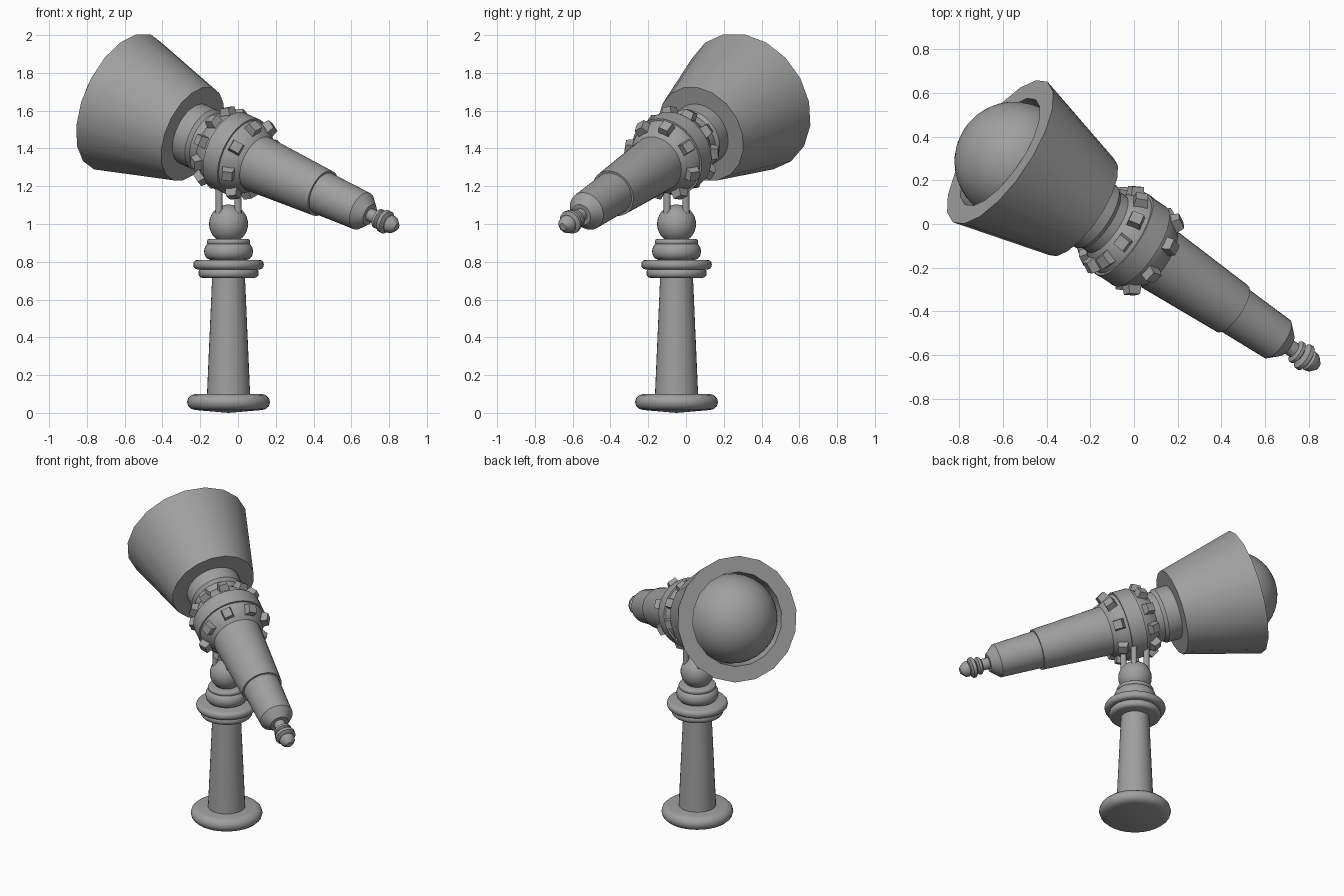
import bpy, bmesh, math
from mathutils import Vector, Matrix

if "Cube" in bpy.data.objects:
    bpy.data.objects.remove(bpy.data.objects["Cube"])

grey = bpy.data.materials.new("plain grey")
grey.use_nodes = True
grey.diffuse_color = (0.35, 0.35, 0.35, 1)
grey.node_tree.nodes["Principled BSDF"].inputs["Base Color"].default_value = (0.35, 0.35, 0.35, 1)

# Local z runs along the telescope toward the wide bell
azimuth, elevation = math.radians(34), math.radians(20.7)
axis = Vector((-math.cos(azimuth) * math.cos(elevation),
               math.sin(azimuth) * math.cos(elevation), math.sin(elevation)))
TUBE = Matrix.Translation((-0.05, -0.05, 1.39)) @ axis.to_track_quat('Z', 'Y').to_matrix().to_4x4()
STAND = Matrix.Translation((-0.05, -0.05, 0))


def finish(name, bm, matrix, angle=35):
    bmesh.ops.recalc_face_normals(bm, faces=bm.faces)
    mesh = bpy.data.meshes.new(name)
    bm.to_mesh(mesh)
    bm.free()
    mesh.materials.append(grey)
    obj = bpy.data.objects.new(name, mesh)
    bpy.context.scene.collection.objects.link(obj)
    obj.matrix_world = matrix
    bpy.ops.object.select_all(action='DESELECT')
    obj.select_set(True)
    bpy.context.view_layer.objects.active = obj
    bpy.ops.object.shade_smooth_by_angle(angle=math.radians(angle))
    return obj


def lathe(name, profile, matrix, sides=32):
    """Turn (radius, height) points around local z; zero radius closes an end."""
    bm = bmesh.new()
    verts = [bm.verts.new((r, 0, z)) for r, z in profile]
    edges = [bm.edges.new(pair) for pair in zip(verts, verts[1:])]
    bmesh.ops.spin(bm, geom=verts + edges, axis=(0, 0, 1), cent=(0, 0, 0),
                   angle=math.tau, steps=sides, use_merge=True)
    bmesh.ops.remove_doubles(bm, verts=bm.verts, dist=1e-5)
    return finish(name, bm, matrix)


def disc(radius, low, high, bulge, steps=6):
    """Profile of a disc with a rounded edge."""
    mid, half = (low + high) / 2, (high - low) / 2
    arc = [math.pi * (i / steps - 0.5) for i in range(steps + 1)]
    return [(0, low)] + [(radius - bulge + bulge * math.cos(a), mid + half * math.sin(a))
                         for a in arc] + [(0, high)]


def ball(name, radius, height, matrix):
    bm = bmesh.new()
    bmesh.ops.create_uvsphere(bm, u_segments=32, v_segments=20, radius=radius)
    return finish(name, bm, matrix @ Matrix.Translation((0, 0, height)))


# Stand
lathe("base", [(0, 0)] + disc(0.22, 0.015, 0.1, 0.045)[1:], STAND)
lathe("column", [(0, 0.08), (0.115, 0.08), (0.086, 0.74), (0, 0.74)], STAND)
lathe("lower_collar", disc(0.16, 0.715, 0.765, 0.02), STAND)
lathe("wide_collar", disc(0.187, 0.76, 0.81, 0.02), STAND)
lathe("bulged_collar", disc(0.13, 0.81, 0.9, 0.035), STAND)
lathe("top_collar", disc(0.115, 0.89, 0.92, 0.01), STAND)
ball("swivel_ball", 0.103, 1.0, STAND)
for x in (-0.05, 0.05):
    for y in (-0.05, 0.05):
        lathe("support_post", [(0, 1.04), (0.018, 1.04), (0.018, 1.27), (0, 1.27)],
              STAND @ Matrix.Translation((x, y, 0)), 12)

# Studded body: a ball with a raised band
BODY, R = -0.05, 0.213
ball("body_ball", R, BODY, TUBE)
lathe("body_band", [(0.19, BODY - 0.05), (0.217, BODY - 0.05), (0.217, BODY + 0.05),
                    (0.19, BODY + 0.05)], TUBE)


def stud_ring(name, lift, count, phase):
    bm = bmesh.new()
    tilt = math.asin(lift / R)
    for i in range(count):
        place = (Matrix.Translation((0, 0, BODY))
                 @ Matrix.Rotation(math.tau * (i + phase) / count, 4, 'Z')
                 @ Matrix.Rotation(-tilt, 4, 'Y') @ Matrix.Translation((R + 0.008, 0, 0)))
        cube = bmesh.ops.create_cube(bm, size=1)
        for v in cube["verts"]:
            taper = 0.78 if v.co.x > 0 else 1
            v.co = place @ Vector((v.co.x * 0.056, v.co.y * 0.068 * taper, v.co.z * 0.07 * taper))
    finish(name, bm, TUBE, 20)


stud_ring("bell_side_studs", 0.1, 10, 0.25)
stud_ring("eyepiece_side_studs", -0.1, 8, 0.5)

# Bell, its lens and its neck
lathe("neck", [(0, 0.05), (0.155, 0.05), (0.155, 0.14), (0.17, 0.16), (0.17, 0.27), (0, 0.27)], TUBE)
lathe("bell", [(0, 0.245), (0.266, 0.245), (0.388, 0.726), (0.29, 0.726), (0.28, 0.6), (0, 0.6)],
      TUBE, 18)
ball("lens_dome", 0.276, 0.64, TUBE)

# Eyepiece tubes, toward negative local z
lathe("main_tube", [(0, -0.15), (0.152, -0.15), (0.152, -0.22), (0.128, -0.645), (0, -0.645)], TUBE)
lathe("end_tube", [(0, -0.6), (0.118, -0.6), (0.105, -0.91), (0.058, -0.965), (0, -0.965)], TUBE)
lathe("end_knob", [(0, -0.95), (0.036, -0.95), (0.036, -1.01), (0.055, -1.02), (0.055, -1.035),
                   (0.036, -1.045), (0.064, -1.06), (0.064, -1.08), (0.042, -1.09), (0.05, -1.1),
                   (0.044, -1.125), (0.02, -1.15), (0, -1.15)], TUBE, 12)
